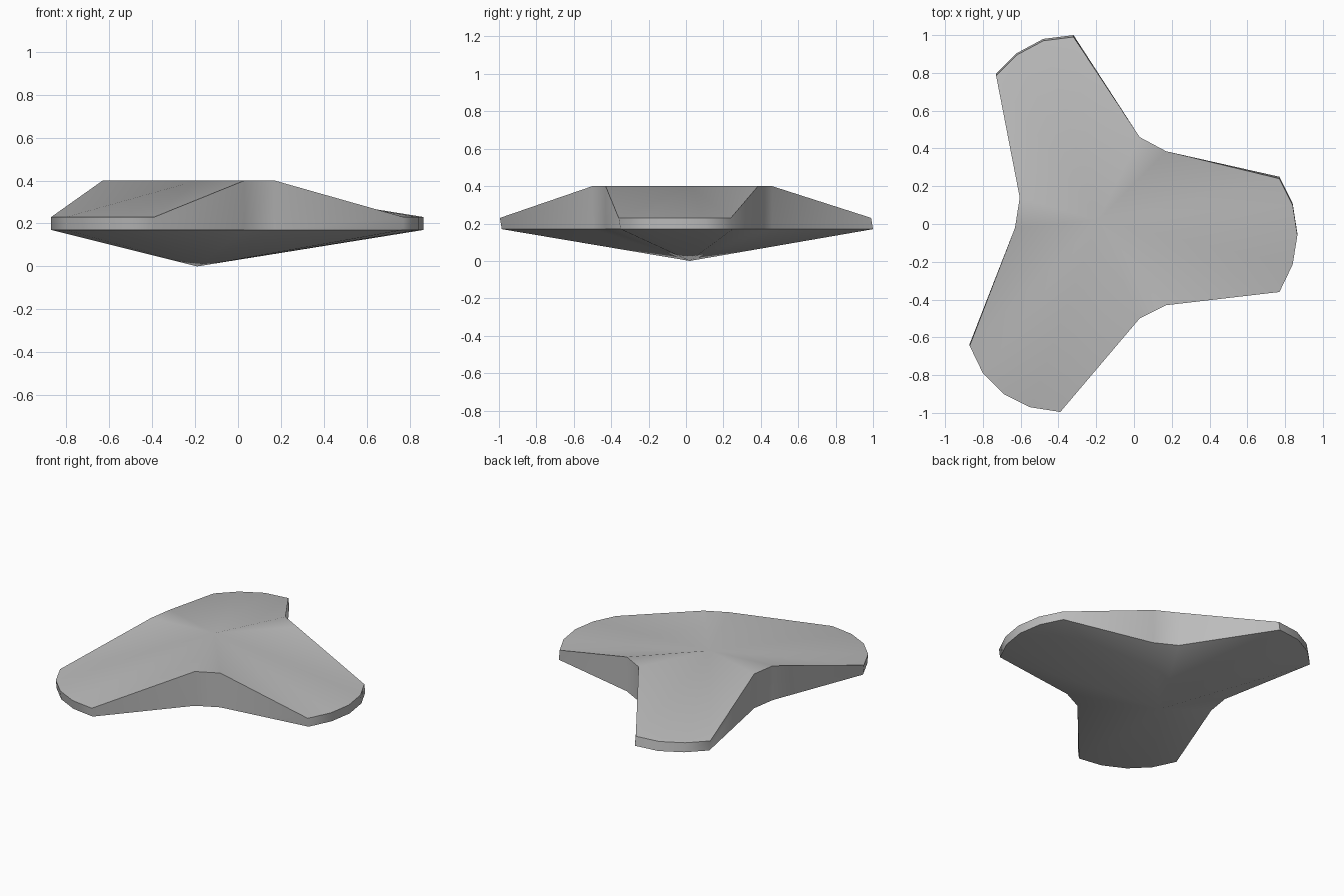
import bpy
import bmesh
from math import radians

cube = bpy.data.objects.get("Cube")
if cube:
    bpy.data.objects.remove(cube)

# Plain grey surface
grey = bpy.data.materials.new("plain grey")
grey.use_nodes = True
COLOUR = (0.5, 0.5, 0.5, 1)
grey.diffuse_color = COLOUR
grey.node_tree.nodes["Principled BSDF"].inputs["Base Color"].default_value = COLOUR

# Heights and hub position
RIM_LOW, TIP_TOP, HUB_TOP = 0.17, 0.23, 0.40
HUB = (-0.19, 0.02)
LEAN = 0.01

# Plan outline, counterclockwise: each arm's rounded tip, then the notch after it
ARMS = [
    ([(0.77, -0.36), (0.84, -0.215), (0.865, -0.06), (0.84, 0.10), (0.77, 0.24)],
     [(0.17, 0.385), (0.03, 0.46)]),
    ([(-0.32, 0.99), (-0.48, 0.97), (-0.62, 0.895), (-0.73, 0.785)],
     [(-0.605, 0.14), (-0.63, -0.02)]),
    ([(-0.87, -0.645), (-0.80, -0.79), (-0.69, -0.90), (-0.55, -0.97), (-0.39, -0.995)],
     [(0.03, -0.50), (0.17, -0.43)]),
]

bm = bmesh.new()
upper, lower = [], []
for tip, notch in ARMS:
    for points, top, lean in ((tip, TIP_TOP, LEAN), (notch, HUB_TOP, 0)):
        for x, y in points:
            upper.append(bm.verts.new((x, y, top)))
            lower.append(bm.verts.new((x, y + lean, RIM_LOW)))

# Fans to the hub above and the point below, joined by the rim wall
hub_top = bm.verts.new((*HUB, HUB_TOP))
point = bm.verts.new((*HUB, 0))
count = len(upper)
for i in range(count):
    j = (i + 1) % count
    bm.faces.new((hub_top, upper[i], upper[j]))
    bm.faces.new((point, lower[j], lower[i]))
    bm.faces.new((lower[i], lower[j], upper[j], upper[i]))
bmesh.ops.recalc_face_normals(bm, faces=bm.faces[:])

mesh = bpy.data.meshes.new("three_armed_body")
bm.to_mesh(mesh)
bm.free()
mesh.materials.append(grey)
body = bpy.data.objects.new("three_armed_body", mesh)
bpy.context.collection.objects.link(body)

# Soft across the surfaces, crisp along the rim
bpy.ops.object.select_all(action="DESELECT")
body.select_set(True)
bpy.context.view_layer.objects.active = body
bpy.ops.object.shade_smooth_by_angle(angle=radians(60))
